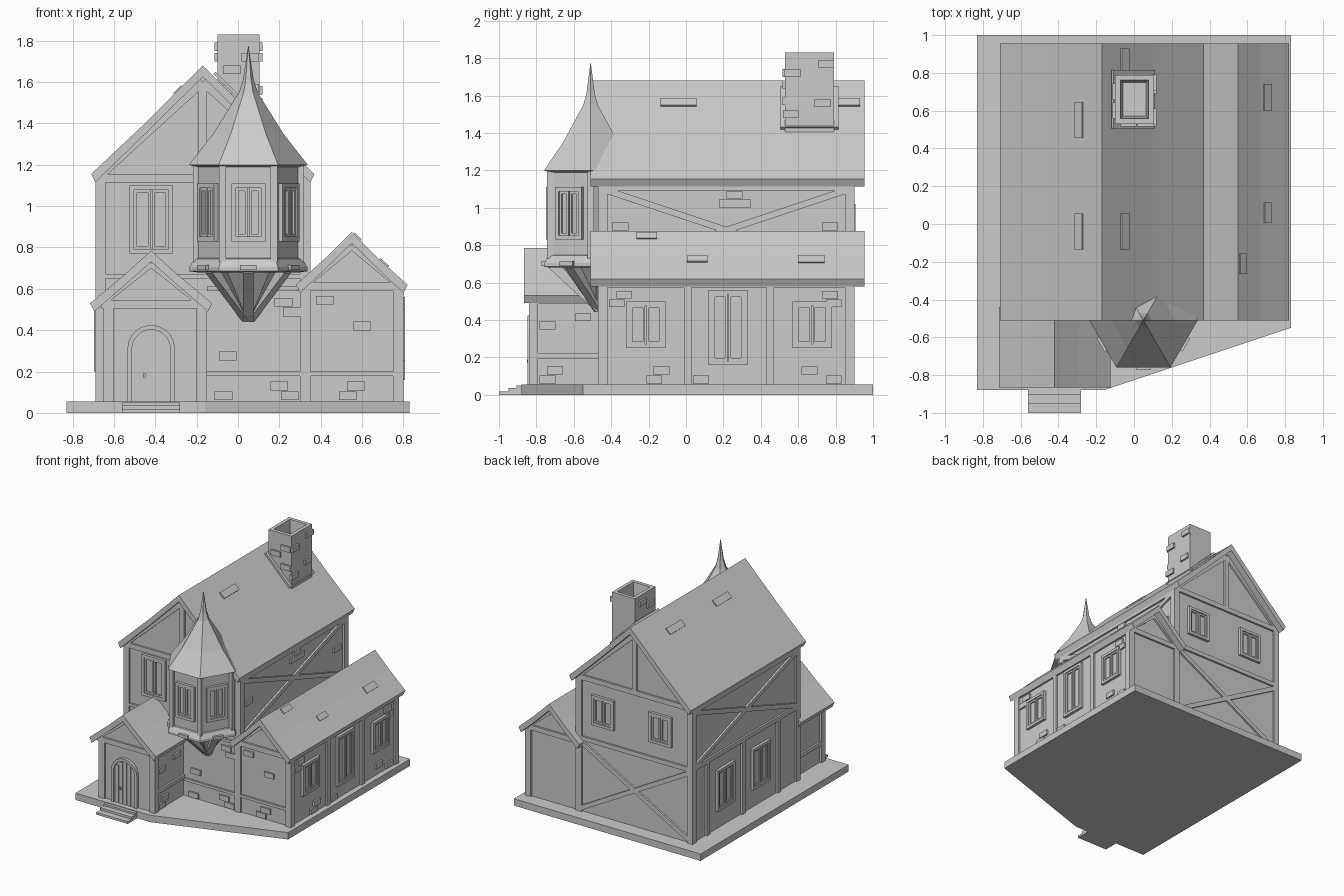
import bpy, bmesh
from math import radians, cos, sin, pi, atan2
from mathutils import Matrix, Vector

if "Cube" in bpy.data.objects:
    bpy.data.objects.remove(bpy.data.objects["Cube"])

I = Matrix.Identity(4)
SWAP_YZ = Matrix(((1, 0, 0, 0), (0, 0, 1, 0), (0, 1, 0, 0), (0, 0, 0, 1)))


def wall(x, y, deg):
    """Wall frame: local x runs along the wall, local -y points outwards."""
    return Matrix.Translation((x, y, 0)) @ Matrix.Rotation(radians(deg), 4, 'Z')


def finish(name, bm, M=I):
    bm.transform(M)
    bmesh.ops.recalc_face_normals(bm, faces=bm.faces)
    me = bpy.data.meshes.new(name)
    bm.to_mesh(me)
    bm.free()
    ob = bpy.data.objects.new(name, me)
    bpy.context.collection.objects.link(ob)
    return ob


def add_box(bm, x0, x1, y0, y1, z0, z1, R=I):
    m = Matrix.Translation(((x0+x1)/2, (y0+y1)/2, (z0+z1)/2)) @ R @ Matrix.Diagonal((x1-x0, y1-y0, z1-z0, 1))
    bmesh.ops.create_cube(bm, size=1, matrix=m)


def boxes(name, items, M=I):
    bm = bmesh.new()
    for b in items:
        add_box(bm, *b)
    return finish(name, bm, M)


def prism(name, pts, a, b, M=I):
    """Extrude an x-z outline from y=a to y=b."""
    bm = bmesh.new()
    f = bm.faces.new([bm.verts.new((x, a, z)) for x, z in pts])
    r = bmesh.ops.extrude_face_region(bm, geom=[f])
    bmesh.ops.translate(bm, vec=(0, b-a, 0), verts=[v for v in r['geom'] if isinstance(v, bmesh.types.BMVert)])
    return finish(name, bm, M)


def lathe(name, profile, n, cx, cy):
    bm = bmesh.new()
    rings = [[bm.verts.new((cx + r*cos(2*pi*i/n), cy + r*sin(2*pi*i/n), z)) for i in range(n)] for r, z in profile]
    for a, b in zip(rings, rings[1:]):
        for i in range(n):
            bm.faces.new((a[i], a[(i+1) % n], b[(i+1) % n], b[i]))
    bm.faces.new(rings[0])
    bm.faces.new(rings[-1])
    return finish(name, bm)


def beams(name, M, segs, w=0.04, d=0.015):
    """Timber strips on a wall: each seg is (u0, z0, u1, z1)."""
    bm = bmesh.new()
    for u0, z0, u1, z1 in segs:
        L = Vector((u1-u0, z1-z0)).length
        R = Matrix.Translation(((u0+u1)/2, 0, (z0+z1)/2)) @ Matrix.Rotation(-atan2(z1-z0, u1-u0), 4, 'Y')
        bmesh.ops.create_cube(bm, size=1, matrix=R @ Matrix.Diagonal((L, 2*d, w, 1)))
    return finish(name, bm, M)


def window(name, M, u, z0, z1, w):
    a, b, t = u - w/2, u + w/2, 0.022
    items = [(a, a+t, -.022, .01, z0, z1), (b-t, b, -.022, .01, z0, z1),
             (a, b, -.022, .01, z0, z0+t), (a, b, -.022, .01, z1-t, z1)]
    for s0, s1 in ((a+t, u-.003), (u+.003, b-t)):      # two sashes
        items += [(s0, s0+.013, -.014, .01, z0+t, z1-t), (s1-.013, s1, -.014, .01, z0+t, z1-t),
                  (s0, s1, -.014, .01, z0+t, z0+t+.014), (s0, s1, -.014, .01, z1-t-.014, z1-t)]
    items.append((a, b, -.004, .01, z0, z1))
    return boxes(name, items, M)


def bricks(name, M, spots, w=0.085, h=0.042):
    return boxes(name, [(u-w/2, u+w/2, -.014, .01, z-h/2, z+h/2) for u, z in spots], M)


def roof(name, xc, zr, half, ze, kx, kz, y0, y1, t=0.04):
    top = [(-half, ze), (-kx, kz), (0, zr), (kx, kz), (half, ze)]
    low = [(half-.02, ze-t), (kx, kz-t-.012), (0, zr-t-.015), (-kx, kz-t-.012), (-half+.02, ze-t)]
    return prism(name, [(xc+x, z) for x, z in top+low], y0, y1)


def gable(name, M, xc, half, zt, zr, king=False):
    segs = [(xc-half, zt, xc+half, zt), (xc-half, zt+.01, xc, zr), (xc+half, zt+.01, xc, zr)]
    if king:
        segs.append((xc, zt, xc, zr-.02))
    return beams(name, M, segs)


def tiles(name, slope, spots):
    """Raised roof tiles; slope = (x0, z0, x1, z1) line on the roof, spots = (x, y, dx, dy)."""
    x0, z0, x1, z1 = slope
    R = Matrix.Rotation(-atan2(z1-z0, x1-x0), 4, 'Y')
    bm = bmesh.new()
    for x, y, dx, dy in spots:
        z = z0 + (z1-z0)*(x-x0)/(x1-x0)
        add_box(bm, x-dx/2, x+dx/2, y-dy/2, y+dy/2, z-.008, z+.008, R)
    return finish(name, bm)


# Base slab and entrance steps
prism("base_slab", [(-.83, 1), (.83, 1), (.83, -.55), (-.16, -.88), (-.83, -.88)], 0, .055, SWAP_YZ)
boxes("entrance_steps", [(-.56, -.28, -1, -.8, 0, .018), (-.56, -.28, -.95, -.8, 0, .036), (-.56, -.28, -.905, -.8, 0, .05)])

# Solid walls of house, wing and porch
prism("main_walls", [(-.675, .05), (.335, .05), (.335, 1.14), (.1, 1.38), (-.17, 1.64), (-.44, 1.38), (-.675, 1.14)], -.455, .885)
prism("wing_walls", [(.3, .05), (.785, .05), (.785, .6), (.55, .84), (.3, .6)], -.455, .885)
prism("porch_walls", [(-.635, .05), (-.165, .05), (-.165, .53), (-.42, .755), (-.635, .53)], -.825, -.4)

# Roofs
roof("main_roof", -.17, 1.68, .54, 1.155, .27, 1.41, -.51, .955)
roof("wing_roof", .55, .875, .27, .62, .12, .755, -.51, .955)
roof("porch_roof", -.42, .785, .295, .53, .13, .667, -.865, -.44)
tiles("main_roof_tiles_right", (-.17, 1.68, .37, 1.155), [(-.05, -.04, .055, .19), (-.05, .87, .055, .12)])
tiles("main_roof_tiles_left", (-.17, 1.68, -.44, 1.41), [(-.29, -.04, .055, .19), (-.29, .55, .055, .19)])
tiles("wing_roof_tiles", (.67, .755, .82, .62), [(.705, .67, .055, .14), (.705, .06, .045, .11)])
tiles("wing_roof_upper_tile", (.55, .875, .67, .755), [(.575, -.21, .045, .11)])

# Wall frames
FRONT, BACK = wall(0, -.455, 0), wall(0, .885, 180)
UP_RIGHT, LEFT = wall(.335, 0, 90), wall(-.675, 0, -90)
WING_R, PORCH_F = wall(.785, 0, 90), wall(0, -.825, 0)
PORCH_R, PORCH_L = wall(-.165, 0, 90), wall(-.635, 0, -90)

# Corner posts
boxes("corner_posts", [(x-.025, x+.025, y-.025, y+.025, .05, z) for x, y, z in (
    (-.665, -.445, 1.15), (.325, -.445, 1.15), (-.665, .875, 1.15), (.325, .875, 1.15),
    (.775, -.445, .62), (.775, .875, .62), (-.625, -.815, .54), (-.175, -.815, .54))])

# Gable framing
gable("main_front_gable", FRONT, -.17, .5, 1.135, 1.6, True)
gable("main_back_gable", BACK, .17, .5, 1.135, 1.6, True)
gable("wing_front_gable", FRONT, .55, .23, .61, .81)
gable("wing_back_gable", BACK, -.55, .23, .61, .81)
gable("porch_front_gable", PORCH_F, -.42, .24, .525, .725)

# Timber framing on the walls
beams("front_beams", FRONT, [(-.68, .66, .34, .66), (-.15, .19, .78, .19), (-.15, .6, .34, .6)], .022)
beams("back_beams", BACK, [(-.34, .645, .68, .645), (-.32, .075, .66, .62), (-.32, .62, .66, .075)], .035)
for nm, M, s in (("right", UP_RIGHT, 1), ("left", LEFT, -1)):
    a, b = sorted((-.445*s, .875*s))
    beams(nm + "_upper_brace", M, [(a, .65, b, .65), (a, 1.11, b, 1.11), (a, 1.1, b, .66), (a, .66, b, 1.1)], .035)
beams("wing_right_posts", WING_R, [(y, .05, y, .6) for y in (.01, .45)] + [(-.45, .595, .88, .595)])
beams("left_posts", LEFT, [(y, .05, y, .65) for y in (-.7, -.25, .2)])
beams("porch_right_beams", PORCH_R, [(-.82, .21, -.46, .21), (-.82, .5, -.46, .5)], .03)
beams("porch_left_beams", PORCH_L, [(.46, .21, .82, .21), (.46, .5, .82, .5)], .03)

# Windows
window("front_window", FRONT, -.42, .77, 1.1, .21)
for i, (y, z0, z1) in enumerate(((-.215, .25, .5), (.225, .16, .56), (.675, .25, .5))):
    window(f"wing_window_{i}", WING_R, y, z0, z1, .21)
for i, u in enumerate((-.48, -.03)):
    window(f"left_window_{i}", LEFT, u, .2, .53, .22)
for i, u in enumerate((-.11, .4)):
    window(f"back_window_{i}", BACK, u, .78, 1.02, .2)

# Arched door with frame, planks and handle
def arch(r, z0=.05, n=10):
    return [(-.42+r, z0)] + [(-.42 + r*cos(pi*i/n), .31 + r*sin(pi*i/n)) for i in range(n+1)] + [(-.42-r, z0)]

prism("door_frame", arch(.115) + arch(.093)[::-1], -.848, -.82)
prism("door_leaf", arch(.095), -.832, -.82)
boxes("door_planks", [(-.42+x-.016, -.42+x+.016, -.839, -.825, .055, .31 + h)
                      for x, h in ((-.072, .045), (-.036, .078), (0, .09), (.036, .078), (.072, .045))])
boxes("door_handle", [(-.46, -.448, -.85, -.83, .17, .19)])

# Chimney with flue opening and sloped collar
bm = bmesh.new()
add_box(bm, -.1, .105, .53, .79, 1.33, 1.83)
bm.faces.ensure_lookup_table()
top = max(bm.faces, key=lambda f: f.calc_center_median().z)
bmesh.ops.inset_region(bm, faces=[top], thickness=.04)
bmesh.ops.inset_region(bm, faces=[top], thickness=.018, depth=-.12)
finish("chimney", bm)
tiles("chimney_collar", (-.17, 1.70, .1, 1.43), [(-.005, .66, .31, .31)])
bricks("chimney_bricks_right", wall(.105, 0, 90), [(.57, 1.72), (.56, 1.5), (.73, 1.56), (.75, 1.77)])
bricks("chimney_bricks_front", wall(0, .53, 0), [(-.03, 1.66), (.06, 1.72), (.06, 1.57)])
bricks("chimney_bricks_left", wall(-.1, 0, -90), [(-.6, 1.72), (-.7, 1.77)])

# Hexagonal turret
TX, TY = .05, -.51
lathe("turret_body", [(.25, .7), (.25, 1.2)], 6, TX, TY)
lathe("turret_sill", [(.25, .68), (.285, .685), (.285, .705), (.262, .745), (.245, .75)], 6, TX, TY)
lathe("turret_roof", [(.24, 1.185), (.287, 1.2), (.17, 1.35), (.045, 1.55), (.026, 1.61), (.001, 1.775)], 6, TX, TY)
lathe("turret_underside", [(.02, .46), (.21, .69)], 6, TX, TY + .03)
bm = bmesh.new()
for k in range(3, 7):
    a = pi*k/3
    add_box(bm, TX+.25*cos(a)-.017, TX+.25*cos(a)+.017, TY+.25*sin(a)-.017, TY+.25*sin(a)+.017, .73, 1.2)
finish("turret_posts", bm)
tip = Vector((TX, -.46, .46))
bm = bmesh.new()
for k, deg in enumerate((-60, 0, 60)):
    a = radians(deg - 90)
    F = wall(TX + .2165*cos(a), TY + .2165*sin(a), deg)
    window(f"turret_window_{k}", F, 0, .83, 1.11, .165)
    # bracket from face centre down to the wall
    p = Vector((TX + .205*cos(a), TY + .205*sin(a), .695))
    v = p - tip
    R = Matrix.Translation((p+tip)/2) @ v.to_track_quat('Z', 'Y').to_matrix().to_4x4()
    bmesh.ops.create_cube(bm, size=1, matrix=R @ Matrix.Diagonal((.05, .05, v.length, 1)))
    boxes(f"bracket_head_{k}", [(-.04, .04, -.045, .0, .69, .715)], F)
finish("turret_brackets", bm)

# Scattered raised bricks
bricks("front_bricks", FRONT, [(.22, .535), (.26, .488), (-.05, .275), (.2, .13), (.25, .083), (-.07, .083),
                               (.42, .545), (.6, .42), (.57, .13), (.53, .083)])
bricks("wing_bricks", WING_R, [(-.33, .535), (-.37, .49), (.77, .535), (.79, .49), (-.13, .13), (-.17, .083),
                               (.66, .13), (.08, .083), (.79, .083)])
bricks("upper_right_bricks", UP_RIGHT, [(.26, 1.07), (.22, 1.024), (.305, 1.024), (-.35, .9), (.77, .9)])
bricks("porch_bricks", PORCH_R, [(-.74, .37), (-.55, .415), (-.7, .13), (-.74, .083)])
